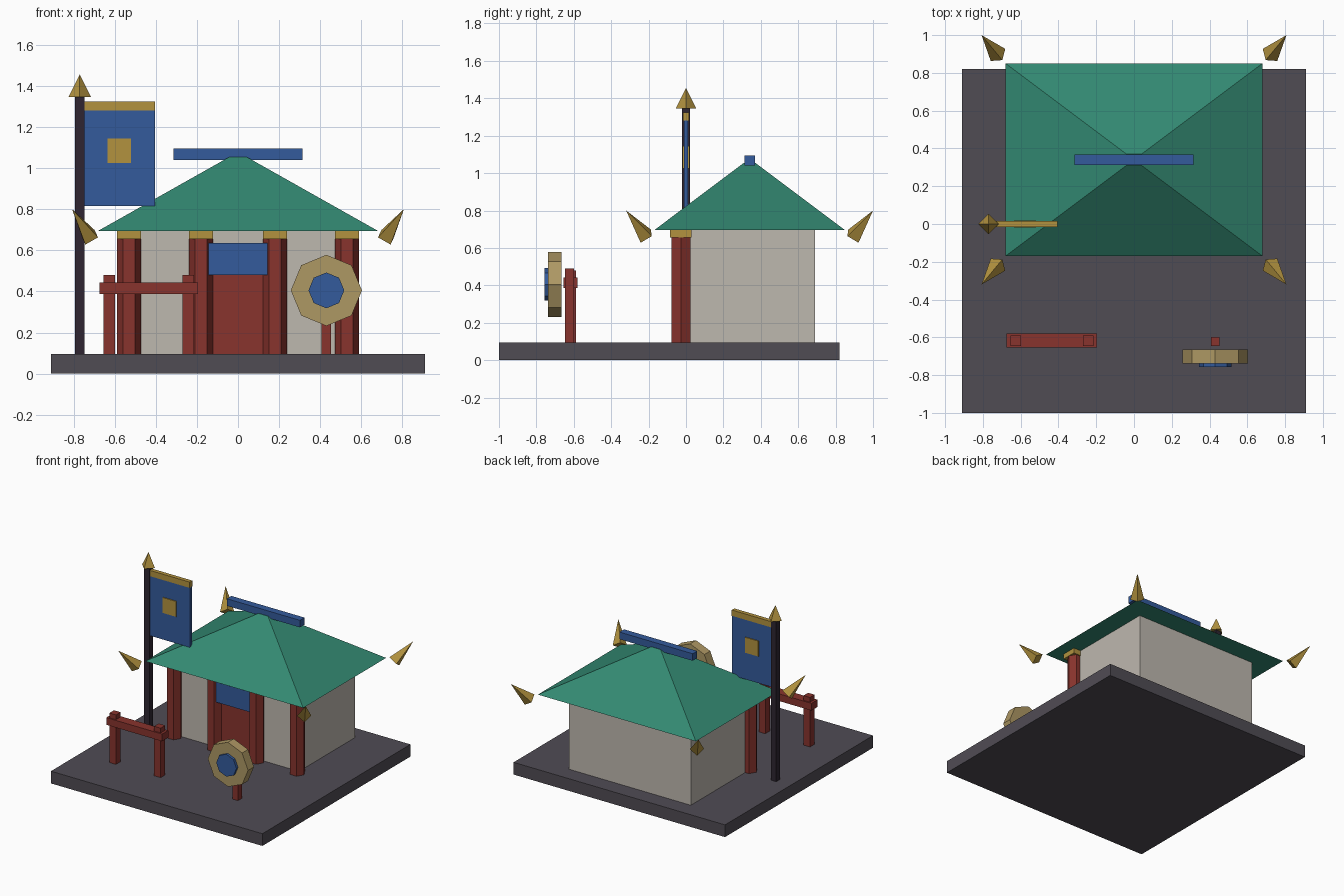
import bpy
import bmesh
from math import pi
from mathutils import Vector, Matrix

if "Cube" in bpy.data.objects:
    bpy.data.objects.remove(bpy.data.objects["Cube"], do_unlink=True)


def material(name, *rgb):
    linear = [((c / 255 + 0.055) / 1.055) ** 2.4 for c in rgb] + [1]
    mat = bpy.data.materials.new(name)
    mat.use_nodes = True
    mat.diffuse_color = linear
    mat.node_tree.nodes["Principled BSDF"].inputs["Base Color"].default_value = linear
    return mat


STONE = material("dark stone", 80, 76, 84)
PLASTER = material("pale plaster", 190, 184, 175)
RED = material("red timber", 136, 51, 45)
GREEN = material("green roof", 51, 137, 114)
BLUE = material("blue", 52, 91, 156)
GOLD = material("gold", 178, 146, 63)
TAN = material("tan drum", 174, 152, 100)
DARK = material("dark pole", 46, 37, 49)


def finish(name, bm, mat):
    mesh = bpy.data.meshes.new(name)
    bm.to_mesh(mesh)
    bm.free()
    mesh.materials.append(mat)
    obj = bpy.data.objects.new(name, mesh)
    bpy.context.collection.objects.link(obj)
    return obj


def box(name, mat, x, y, z, top_scale=None):
    """Box from (min, max) ranges; top_scale tapers the top face."""
    bm = bmesh.new()
    bmesh.ops.create_cube(bm, size=1)
    mid = [sum(r) / 2 for r in (x, y, z)]
    size = [r[1] - r[0] for r in (x, y, z)]
    for v in bm.verts:
        taper = top_scale if top_scale and v.co.z > 0 else 1
        v.co = Vector((mid[0] + v.co.x * size[0] * taper,
                       mid[1] + v.co.y * size[1] * taper,
                       mid[2] + v.co.z * size[2]))
    return finish(name, bm, mat)


def around(c, half):
    return (c - half, c + half)


def cone(name, mat, start, end, r1, r2, sides, turn=0):
    """Prism, or pyramid when r2 is zero, running from start to end."""
    start, end = Vector(start), Vector(end)
    axis = end - start
    bm = bmesh.new()
    bmesh.ops.create_cone(bm, cap_ends=True, segments=sides, radius1=r1,
                          radius2=r2, depth=axis.length)
    side = Vector((-axis.y, axis.x, 0))
    side = side.normalized() if side.length > 1e-6 else Vector((1, 0, 0))
    up = axis.normalized()
    frame = Matrix((side, up.cross(side), up)).transposed().to_4x4()
    bmesh.ops.transform(bm, verts=bm.verts, matrix=Matrix.Translation(
        (start + end) / 2) @ frame @ Matrix.Rotation(turn, 4, "Z"))
    return finish(name, bm, mat)


FLOOR = 0.095
EAVES = 0.695
MID_Y = 0.34

# Base and hall
box("base", STONE, (-0.91, 0.91), (-1, 0.82), (0, FLOOR))
box("walls", PLASTER, (-0.525, 0.525), (0, 0.69), (FLOOR, EAVES))
box("door", RED, (-0.14, 0.14), (-0.02, 0.01), (FLOOR, 0.5))
box("sign_board", BLUE, (-0.143, 0.143), (-0.065, -0.03), (0.48, 0.635))

# Porch columns with square caps
for i, x in enumerate((-0.53, -0.18, 0.18, 0.53), 1):
    cone(f"column_{i}", RED, (x, -0.027, FLOOR), (x, -0.027, 0.66),
         0.0575, 0.0575, 6, pi / 6 * 3)
    box(f"column_cap_{i}", GOLD, around(x, 0.0575), around(-0.027, 0.0575), (0.655, EAVES))

# Roof and ridge
box("roof", GREEN, (-0.68, 0.68), around(MID_Y, 0.51), (EAVES, 1.055), 0.06)
box("ridge_beam", BLUE, (-0.315, 0.315), around(MID_Y, 0.028), (1.04, 1.095))

# Corner spikes
for sx, x_word in ((-1, "right"), (1, "left")):
    for sy, y_word in ((-1, "front"), (1, "back")):
        cone(f"{y_word}_{x_word}_spike", GOLD,
             (sx * 0.72, MID_Y + sy * 0.555, 0.663),
             (sx * 0.807, MID_Y + sy * 0.66, 0.8), 0.05, 0, 4)

# Flag and pole
POLE_X = -0.77
box("flag_pole", DARK, around(POLE_X, 0.0225), around(0, 0.0225), (FLOOR, 1.35))
cone("pole_finial", GOLD, (POLE_X, 0, 1.345), (POLE_X, 0, 1.455), 0.055, 0, 4)
box("flag", BLUE, (-0.75, -0.405), around(0, 0.012), (0.815, 1.282))
box("flag_band", GOLD, (-0.75, -0.405), around(0, 0.016), (1.28, 1.325))
for s, word in ((-1, "front"), (1, "back")):
    box(f"flag_patch_{word}", GOLD, (-0.635, -0.52), around(s * 0.015, 0.004), (1.025, 1.145))

# Hitching rail
for x, word in ((-0.627, "right"), (-0.242, "left")):
    box(f"rail_post_{word}", RED, around(x, 0.028), around(-0.617, 0.028), (FLOOR, 0.48))
box("rail_bar", RED, (-0.675, -0.195), around(-0.617, 0.038), (0.387, 0.443))

# Drum on its stand
DRUM_X, DRUM_Z = 0.43, 0.405
box("drum_stand", RED, around(DRUM_X, 0.023), around(-0.623, 0.024), (FLOOR, 0.49))
cone("drum", TAN, (DRUM_X, -0.665, DRUM_Z), (DRUM_X, -0.738, DRUM_Z), 0.173, 0.173, 8)
cone("drum_centre", BLUE, (DRUM_X, -0.73, DRUM_Z), (DRUM_X, -0.757, DRUM_Z), 0.087, 0.087, 8)
